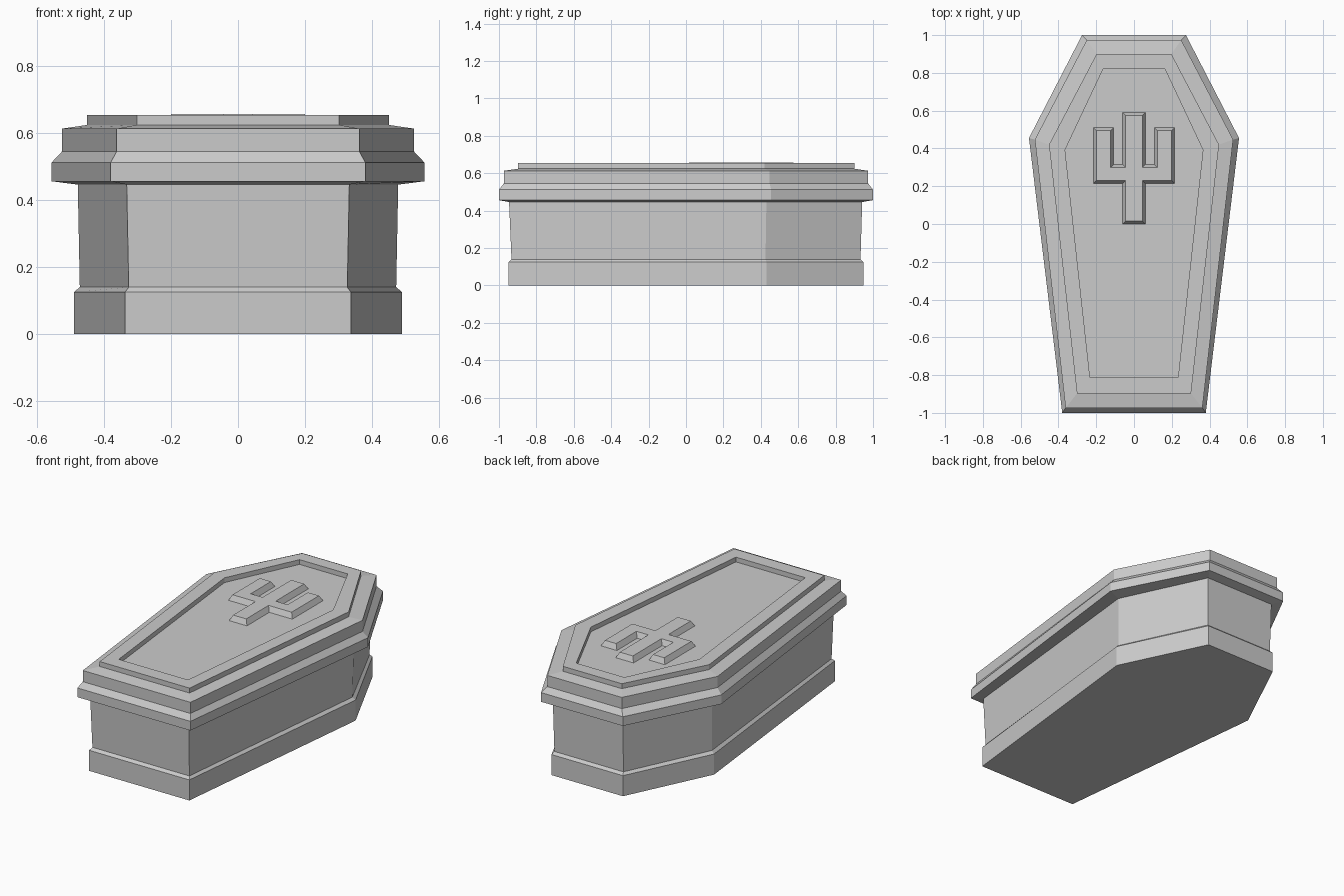
import bpy, bmesh

if "Cube" in bpy.data.objects:
    bpy.data.objects.remove(bpy.data.objects["Cube"])


def loft(name, rings, cap_bottom=False, cap_top=False):
    """Skin a stack of equal-length point loops into a flat-faced object."""
    bm = bmesh.new()
    loops = [[bm.verts.new(p) for p in ring] for ring in rings]
    n = len(loops[0])
    for a, b in zip(loops, loops[1:]):
        for i in range(n):
            j = (i + 1) % n
            bm.faces.new((a[i], a[j], b[j], b[i]))
    if cap_bottom:
        bm.faces.new(loops[0][::-1])
    if cap_top:
        bm.faces.new(loops[-1])
    mesh = bpy.data.meshes.new(name)
    bm.to_mesh(mesh)
    bm.free()
    obj = bpy.data.objects.new(name, mesh)
    bpy.context.collection.objects.link(obj)
    return obj


def mirrored(half, z):
    """Right-hand half outline (front to back) -> full counter-clockwise loop."""
    return [(x, y, z) for x, y in half] + [(-x, y, z) for x, y in half[::-1]]


def hexagon(z, foot, shoulder, head):
    return mirrored([foot, shoulder, head], z)


# Coffin box: plinth, small chamfer, slightly flared walls
plinth = [(0.337, -0.949), (0.49, 0.43), (0.24, 0.949)]
wall_low = [(0.326, -0.933), (0.472, 0.425), (0.232, 0.933)]
wall_top = [(0.332, -0.946), (0.478, 0.43), (0.236, 0.942)]
loft("coffin_box", [
    hexagon(0.0, *plinth),
    hexagon(0.125, *plinth),
    hexagon(0.14, *wall_low),
    hexagon(0.446, *wall_top),
], cap_bottom=True)

# Lid: overhanging moulding, chamfer, raised border and sunken panel
overhang = [(0.38, -1.0), (0.556, 0.455), (0.275, 1.0)]
upper = [(0.362, -0.974), (0.525, 0.447), (0.25, 0.974)]
border = [(0.302, -0.897), (0.45, 0.42), (0.198, 0.9)]
panel = [(0.233, -0.813), (0.365, 0.392), (0.162, 0.823)]
PANEL_Z = 0.625
loft("lid", [
    hexagon(0.446, *wall_top),
    hexagon(0.456, *overhang),
    hexagon(0.512, *overhang),
    hexagon(0.545, *upper),
    hexagon(0.613, *upper),
    hexagon(0.624, *border),
    hexagon(0.654, *border),
    hexagon(0.654, *panel),
    hexagon(PANEL_Z, *panel),
], cap_top=True)


# Raised three-pronged cross with sloping sides
def emblem_outline(d, z):
    half = [(0.06 - d, d), (0.06 - d, 0.215 + d), (0.215 - d, 0.215 + d),
            (0.215 - d, 0.51 - d), (0.108 + d, 0.51 - d),
            (0.108 + d, 0.315 - d), (0.06 - d, 0.315 - d), (0.06 - d, 0.59 - d)]
    return mirrored(half, z)


loft("cross_emblem", [emblem_outline(0.0, PANEL_Z),
                      emblem_outline(0.016, 0.657)], cap_top=True)
